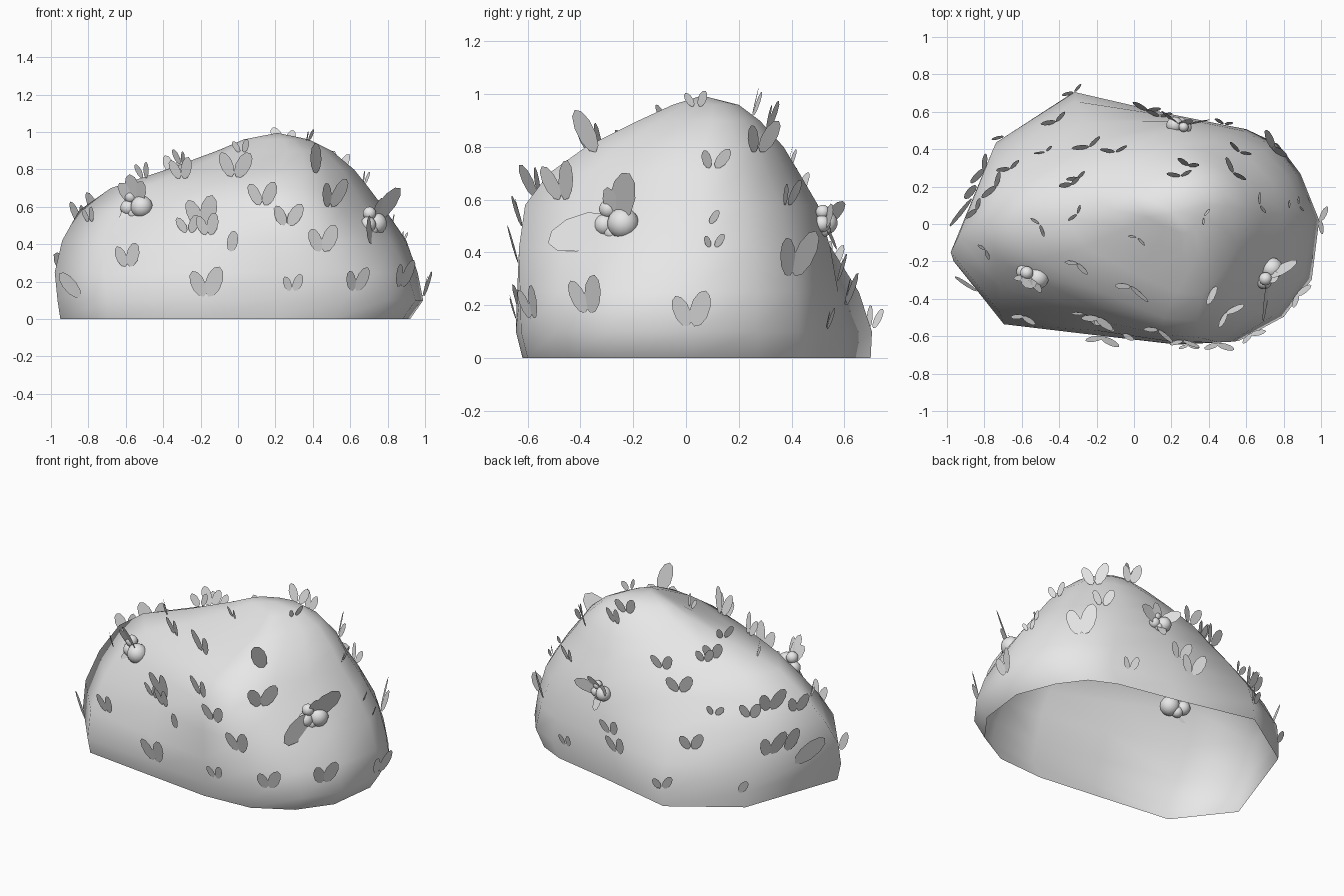
import bpy, bmesh, random
from math import sin, cos, pi, radians
from mathutils import Vector
from mathutils.bvhtree import BVHTree

random.seed(4)
cube = bpy.data.objects.get("Cube")
if cube:
    bpy.data.objects.remove(cube, do_unlink=True)

grey = bpy.data.materials.new("plain_grey")
grey.use_nodes = True
tone = (0.8, 0.8, 0.8, 1)
grey.diffuse_color = tone
grey.node_tree.nodes["Principled BSDF"].inputs["Base Color"].default_value = tone


def finish(bm, name, smooth):
    mesh = bpy.data.meshes.new(name)
    bm.to_mesh(mesh)
    bm.free()
    mesh.materials.append(grey)
    for face in mesh.polygons:
        face.use_smooth = smooth
    obj = bpy.data.objects.new(name, mesh)
    bpy.context.collection.objects.link(obj)
    return obj


def unit_outline(points):
    """Outline stretched to run from 0 to 1 both ways."""
    xs, ys = zip(*points)
    return [Vector(((x - min(xs)) / (max(xs) - min(xs)), (y - min(ys)) / (max(ys) - min(ys))))
            for x, y in points]


# Bush shell: ground outline blending into an egg-shaped upper outline, open below
ground = unit_outline([(-.97, -.2), (-.7, -.54), (-.2, -.6), (.23, -.65), (.56, -.63),
                       (.8, -.5), (.95, -.3), (.99, .02), (.89, .27), (.77, .43),
                       (.6, .51), (.2, .59), (-.32, .71), (-.74, .44)])
upper = unit_outline([(-.83, 0), (-.64, -.23), (-.2, -.44), (.15, -.58), (.36, -.6),
                      (.55, -.42), (.68, -.2), (.78, .05), (.72, .22), (.6, .34),
                      (.45, .42), (.2, .48), (-.2, .42), (-.65, .22)])
# Height, blend, then extents left, right, front, back
levels = [(0, 0, -.95, .92, -.62, .7), (.1, 0, -.965, .99, -.645, .705),
          (.25, .2, -.98, .96, -.645, .67), (.42, .6, -.94, .9, -.64, .59),
          (.58, 1, -.85, .79, -.61, .5), (.7, 1, -.68, .7, -.52, .43),
          (.8, 1, -.38, .62, -.38, .37), (.9, 1, -.11, .5, -.18, .28),
          (.96, 1, .03, .38, -.05, .2)]
shell = bmesh.new()
rings = []
for z, blend, x0, x1, y0, y1 in levels:
    ring = [a.lerp(b, blend) for a, b in zip(ground, upper)]
    rings.append([shell.verts.new((x0 + (x1 - x0) * p.x, y0 + (y1 - y0) * p.y, z)) for p in ring])
count = len(ground)
for low, high in zip(rings, rings[1:]):
    for i in range(count):
        j = (i + 1) % count
        shell.faces.new((low[i], low[j], high[j], high[i]))
peak = shell.verts.new((.21, .06, .995))
for i in range(count):
    shell.faces.new((rings[-1][i], rings[-1][(i + 1) % count], peak))
shell.normal_update()
tree = BVHTree.FromBMesh(shell)
finish(shell, "bush_shell", True)

UP = Vector((0, 0, 1))


def land(side, u, v):
    """Point on the shell and horizontal outward direction, aimed from one side."""
    turn, lift = (radians(a) for a in side)
    flat = Vector((cos(turn), sin(turn), 0))
    toward = flat * cos(lift) + UP * sin(lift)
    right = UP.cross(flat)
    start = right * u + toward.cross(right) * v
    point, normal, _, _ = tree.ray_cast(start + toward * 4, -toward)
    if point is None:
        point, normal, _, _ = tree.find_nearest(start)
    out = Vector((normal.x, normal.y, 0))
    return point, (out.normalized() if out.length > .01 else flat)


def leaf(bm, base, out, angle, size, lean):
    """Flat oval fanned by an angle from upright, leaning outward."""
    across = UP.cross(out)
    a = radians(angle)
    along = (UP * cos(a) + across * sin(a) + out * lean).normalized()
    wide = across * cos(a) - UP * sin(a)
    verts = []
    for k in range(10):
        t = 2 * pi * k / 10
        verts.append(bm.verts.new(base + along * size * (.5 - .5 * cos(t))
                                  + wide * size * .25 * sin(t)))
    bm.faces.new(verts)


# Leaf sprouts: position across, position up, length, tilt (strongly tilted ones are single)
FRONT, RIGHT, BACK, TOP = (-90, 0), (0, 0), (135, 20), (-90, 90)
front_leaves = [(-.84, .12, .18, -45), (-.79, .52, .09, 0), (-.59, .28, .14, 0),
                (-.3, .75, .13, 0), (-.19, .49, .19, 0), (-.16, .45, .13, 0),
                (-.04, .36, .12, 15), (-.17, .12, .18, 0), (-.02, .76, .17, 10),
                (.13, .61, .15, 5), (.26, .5, .14, 5), (.29, .15, .1, 0), (.42, .78, .18, -22),
                (.49, .6, .17, 0), (.45, .36, .16, 0)]
right_leaves = [(-.58, .15, .14, 0), (-.37, .17, .16, 0), (.02, .12, .15, 0), (.1, .72, .09, 5),
                (.09, .51, .06, 30), (.1, .42, .06, 0), (.27, .78, .14, 0), (.38, .58, .11, 0),
                (.4, .31, .19, 0), (.53, .11, .09, 0), (.6, .2, .14, 0)]
back_leaves = [(-.5, .17, .12, 0), (-.12, .41, .14, 0), (.06, .27, .08, 10), (.09, .59, .12, 0),
               (-.09, .08, .13, 0), (-.27, -.14, .1, 0), (.17, -.19, .1, 30),
               (.38, .28, .16, 0), (.54, .26, .13, 0), (.36, .02, .17, 0), (.47, .03, .17, 15),
               (.52, -.05, .23, 50), (-.42, .81, .12, 0), (.58, .52, .11, 0)]
top_leaves = [(.02, -.07, .08, 0), (-.3, .05, .09, 0), (-.3, .24, .1, 0), (-.1, .38, .12, 0),
              (.25, .25, .12, 0), (.37, .04, .07, 0), (-.5, 0, .1, 0), (-.66, .29, .12, 0)]
for name, side, sprouts in (("front_leaves", FRONT, front_leaves),
                            ("right_leaves", RIGHT, right_leaves),
                            ("back_leaves", BACK, back_leaves), ("crown_leaves", TOP, top_leaves)):
    bm = bmesh.new()
    for u, v, size, tilt in sprouts:
        base, out = land(side, u, v)
        base += out * .003
        if abs(tilt) > 12:
            leaf(bm, base, out, tilt, size, .28)
            continue
        spread = random.uniform(18, 30)
        across = UP.cross(out) * .012
        leaf(bm, base - across, out, tilt - spread, size * .85, .28)
        leaf(bm, base + across, out, tilt + spread, size, .28)
    finish(bm, name, False)

# Berry sprigs: a few round berries with longer leaves behind them
berries = [(.035, -.01, .06), (-.045, -.015, .043), (-.03, .045, .036), (-.01, -.045, .035)]
sprigs = [("right_sprig", RIGHT, -.26, .52, ((35, .24), (-110, .27), (-175, .2), (0, .14)), 1),
          ("front_sprig", FRONT, -.54, .61, ((-30, .15), (0, .18), (30, .16), (-140, .12)), 1),
          ("back_sprig", (90, 0), -.24, .52, ((-30, .12), (-75, .17), (60, .14), (180, .12)), .75)]
for name, side, u, v, leaves, scale in sprigs:
    base, out = land(side, u, v)
    across = UP.cross(out)
    bm = bmesh.new()
    for angle, size in leaves:
        leaf(bm, base + out * .015, out, angle, size, .45)
    finish(bm, name + "_leaves", False)
    bm = bmesh.new()
    for side_step, rise, radius in berries:
        ball = bmesh.ops.create_uvsphere(bm, u_segments=14, v_segments=9, radius=radius * scale)
        spot = base + out * .015 + (across * side_step + UP * rise) * scale
        bmesh.ops.translate(bm, verts=ball["verts"], vec=spot)
    finish(bm, name + "_berries", True)
